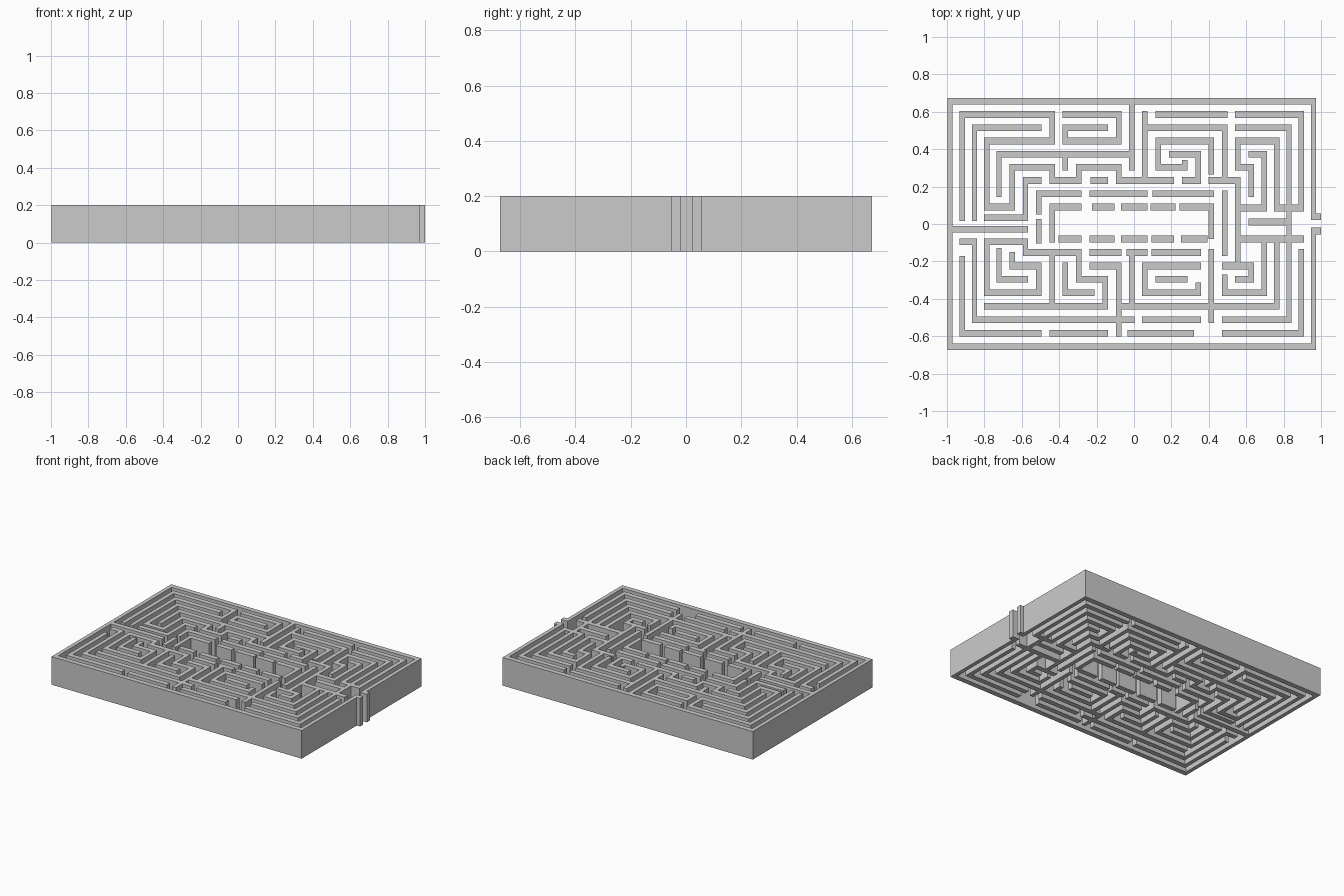
import bpy, bmesh

if "Cube" in bpy.data.objects:
    bpy.data.objects.remove(bpy.data.objects["Cube"])

HEIGHT, HALF_X, HALF_Y = 0.2, 0.0145, 0.0178


# Grid lines of the maze: columns 0..28 (left to right), rows 0..19 (back to front)
def col(i):
    d = i - 14
    s = 1 if d > 0 else -1
    a = abs(d)
    return -0.012 + s * (min(a, 10) * 0.071 + max(a - 10, 0) * 0.0655)


def row(j):
    if j <= 8:
        return 0.656 - 0.0706 * j
    if j >= 11:
        return -0.656 + 0.072 * (19 - j)
    return 0.091 - 0.057 * (j - 8)


# Each path: start column, start row, then alternating new column / new row
outer = [(28.39, 8.9, 28, 0, 0, 19, 28, 10.25, 28.39)]

north_west = [
    (1, 9, 1, 1, 8, 3, 3, 8, 5, 5, 8, 6, 10, 5, 13, 6, 15),
    (2, 9, 2, 2, 7),
    (4, 7, 4, 4, 14), (14, 0, 14, 5),
    (9, 4, 9, 5),
    (9, 1, 13, 3, 9, 2, 12),
    (3, 9, 6, 6, 7),
    (0, 10.1, 6),
    (11.1, 6, 12),
]

north_east = [
    (15, 1, 15, 6, 17), (15, 2, 21, 6),
    (16, 1, 21),
    (18, 5, 16, 3, 20, 5.3), (18, 4.7, 18, 5),
    (17, 4, 19, 6, 18),
    (20, 6, 22, 13),
    (22, 1, 27, 8),
    (22, 2, 26, 17),
    (27, 8.1, 25, 3, 22, 5, 23, 7),
    (23, 4, 24, 8.1, 22),
    (23, 9.4, 26), (22, 11, 27),
]

centre = [
    (7, 8.4, 7, 7, 10), (11, 7, 15), (15.75, 7, 20), (21, 7, 21, 12),
    (7, 9.45, 7, 11.1),
    (8, 8, 10), (11.2, 8, 12.5), (13.4, 8, 15), (15.6, 8, 17.1),
    (17.8, 8, 20, 8.9),
    (8, 8.6, 8, 11), (20, 9.45, 20, 10.7),
    (8.7, 11, 10), (11, 11, 12.5), (13.4, 11, 15), (15.7, 11, 17),
    (17.9, 11, 19.5),
]

south_west = [
    (5, 12.2, 5, 13, 7, 15, 3, 11.2, 6, 12, 10),
    (8, 12, 8, 16),
    (4, 11.9, 4, 14, 6),
    (1, 11.2, 2, 17, 14),
    (1, 12.5, 1, 18, 7), (8, 18, 12),
    (3, 16, 12, 14, 10, 12),
    (9, 13, 9, 15, 11),
    (11, 12, 13),
    (11, 13, 13, 18),
]

south_east = [
    (13.8, 12, 15), (14, 12, 14, 16), (13, 16, 25, 11),
    (15.7, 12, 19),
    (19, 13, 15, 15, 19, 14.5),
    (16, 14, 18),
    (20, 12, 20, 17),
    (15, 17, 19), (21, 17, 26),
    (13.9, 18, 18.5), (21, 18, 27, 12),
    (21, 13, 23, 14, 22),
    (21, 13.9, 21, 15, 24, 11),
]


def rectangles(path):
    """Wall footprints along a rectilinear path."""
    x, y = path[0], path[1]
    for k, v in enumerate(path[2:]):
        nx, ny = (v, y) if k % 2 == 0 else (x, v)
        if (nx, ny) != (x, y):
            xs, ys = sorted((col(x), col(nx))), sorted((row(y), row(ny)))
            yield tuple(round(c, 3) for c in (xs[0] - HALF_X, ys[0] - HALF_Y,
                                              xs[1] + HALF_X, ys[1] + HALF_Y))
        x, y = nx, ny


# Merge all footprints into one clean plan
rects = [r for group in (outer, north_west, north_east, centre, south_west, south_east)
         for p in group for r in rectangles(p)]
xs = sorted({c for r in rects for c in (r[0], r[2])})
ys = sorted({c for r in rects for c in (r[1], r[3])})
ix = {c: k for k, c in enumerate(xs)}
iy = {c: k for k, c in enumerate(ys)}
cells = {(i, j) for x0, y0, x1, y1 in rects
         for i in range(ix[x0], ix[x1]) for j in range(iy[y0], iy[y1])}

# Raise the plan into walls
bm = bmesh.new()
verts = {}


def vert(i, j, z):
    if (i, j, z) not in verts:
        verts[i, j, z] = bm.verts.new((xs[i], ys[j], z * HEIGHT))
    return verts[i, j, z]


for i, j in sorted(cells):
    ring = [(i, j), (i + 1, j), (i + 1, j + 1), (i, j + 1)]
    bm.faces.new([vert(*c, 1) for c in ring])
    bm.faces.new([vert(*c, 0) for c in reversed(ring)])
    for k, (di, dj) in enumerate(((0, -1), (1, 0), (0, 1), (-1, 0))):
        if (i + di, j + dj) not in cells:
            a, b = ring[k], ring[(k + 1) % 4]
            bm.faces.new([vert(*a, 0), vert(*b, 0), vert(*b, 1), vert(*a, 1)])
bmesh.ops.dissolve_limit(bm, angle_limit=0.01, verts=bm.verts, edges=bm.edges)
bmesh.ops.triangulate(bm, faces=[f for f in bm.faces if len(f.verts) > 4])

mesh = bpy.data.meshes.new("maze_walls")
bm.to_mesh(mesh)
bm.free()
bpy.context.collection.objects.link(bpy.data.objects.new("maze_walls", mesh))
